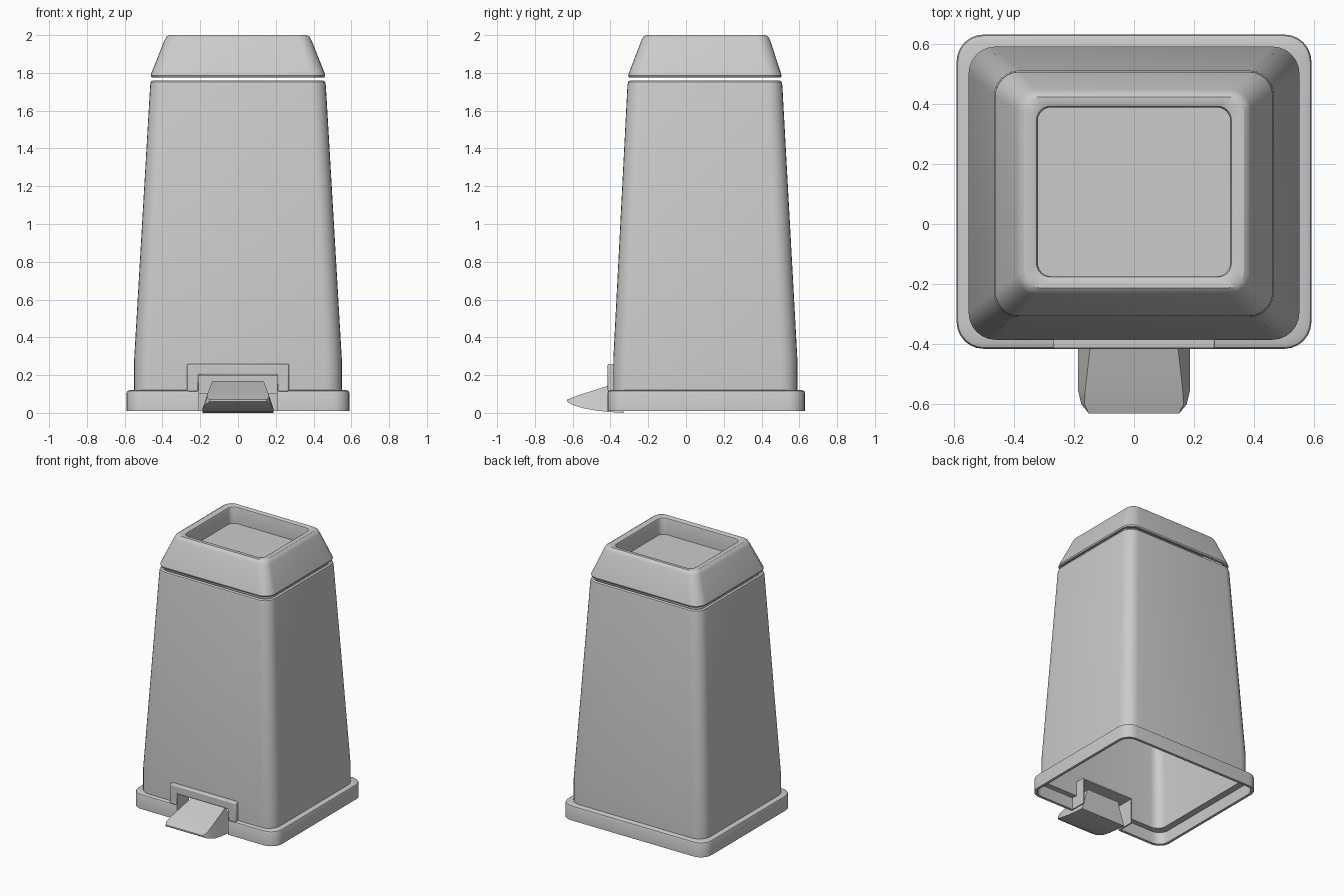
import bpy, bmesh, math

if "Cube" in bpy.data.objects:
    bpy.data.objects.remove(bpy.data.objects["Cube"])


def make(name, verts, faces, angle=30):
    me = bpy.data.meshes.new(name)
    me.from_pydata(verts, [], faces)
    bm = bmesh.new()
    bm.from_mesh(me)
    bmesh.ops.recalc_face_normals(bm, faces=bm.faces)
    bm.to_mesh(me)
    bm.free()
    ob = bpy.data.objects.new(name, me)
    bpy.context.collection.objects.link(ob)
    smooth(ob, angle)
    return ob


def smooth(ob, angle=30):
    bpy.ops.object.select_all(action='DESELECT')
    ob.select_set(True)
    bpy.context.view_layer.objects.active = ob
    bpy.ops.object.shade_smooth_by_angle(angle=math.radians(angle))


def rounded_rect(hx, y0, y1, r, z, seg=6):
    pts = []
    corners = [(hx - r, y1 - r), (-hx + r, y1 - r), (-hx + r, y0 + r), (hx - r, y0 + r)]
    for q, (cx, cy) in enumerate(corners):
        for i in range(seg + 1):
            a = math.pi / 2 * (q + i / seg)
            pts.append((cx + r * math.cos(a), cy + r * math.sin(a), z))
    return pts


def loft(name, rings, closed=False, caps=(False, False), angle=30):
    n, m = len(rings[0]), len(rings)
    faces = []
    for k in range(m if closed else m - 1):
        a, b = k * n, (k + 1) % m * n
        for i in range(n):
            j = (i + 1) % n
            faces.append((a + i, a + j, b + j, b + i))
    if caps[0]:
        faces.append(tuple(range(n))[::-1])
    if caps[1]:
        faces.append(tuple(range((m - 1) * n, m * n)))
    return make(name, [v for r in rings for v in r], faces, angle)


def arch(name, hx, top, t, z0, y0, y1, bevel):
    # upside-down U outline pushed along y
    out = [(-hx, z0), (-hx, top), (hx, top), (hx, z0),
           (hx - t, z0), (hx - t, top - t), (t - hx, top - t), (t - hx, z0)]
    ob = loft(name, [[(x, y, z) for x, z in out] for y in (y0, y1)], caps=(True, True))
    if bevel:
        mod = ob.modifiers.new("bevel", 'BEVEL')
        mod.width, mod.segments, mod.limit_method = bevel, 2, 'ANGLE'
    return ob


def cut(ob, cutter):
    mod = ob.modifiers.new("opening", 'BOOLEAN')
    mod.operation, mod.solver, mod.object = 'DIFFERENCE', 'EXACT', cutter
    bpy.context.view_layer.objects.active = ob
    bpy.ops.object.modifier_apply(modifier=mod.name)
    smooth(ob)


R = rounded_rect

# tapered hollow body
body = loft("body", [
    R(.55, -.385, .59, .09, .10), R(.55, -.385, .59, .09, .28),
    R(.465, -.31, .51, .08, 1.735), R(.461, -.306, .506, .078, 1.753),
    R(.45, -.295, .495, .07, 1.76), R(.435, -.28, .48, .06, 1.755),
    R(.52, -.355, .56, .07, .28), R(.52, -.355, .56, .07, .10)], closed=True)

# skirt around the foot with an inward ledge
skirt = loft("base_skirt", [
    R(.59, -.415, .63, .09, .01), R(.59, -.415, .63, .09, .105),
    R(.586, -.411, .626, .087, .115), R(.575, -.40, .615, .08, .12),
    R(.53, -.365, .57, .07, .12), R(.53, -.365, .57, .07, .10),
    R(.57, -.395, .61, .075, .10), R(.57, -.395, .61, .075, .01)], closed=True)

# pedal opening through body and skirt
cutter = loft("opening_cutter", [[(-.21, y, -.1), (.21, y, -.1), (.21, y, .2), (-.21, y, .2)]
                                 for y in (-.6, -.2)], caps=(True, True))
cut(body, cutter)
cut(skirt, cutter)
bpy.data.objects.remove(cutter)

# raised surround and inner sleeve of the opening
arch("pedal_surround", .27, .26, .06, .112, -.415, -.37, .008)
arch("pedal_sleeve", .217, .207, .01, .01, -.41, -.28, 0)

# lid with sunken top
loft("lid", [
    R(.43, -.275, .475, .06, 1.785), R(.445, -.29, .49, .07, 1.775),
    R(.458, -.303, .503, .08, 1.777), R(.462, -.306, .506, .082, 1.787),
    R(.458, -.302, .502, .082, 1.80), R(.388, -.235, .445, .065, 1.975),
    R(.38, -.226, .436, .06, 1.99), R(.365, -.213, .423, .055, 2.0),
    R(.335, -.187, .40, .05, 2.0), R(.324, -.177, .391, .046, 1.995),
    R(.32, -.174, .388, .045, 1.985), R(.32, -.174, .388, .045, 1.875)],
    caps=(False, True))

# foot pedal: y, lower z, lower half width, upper z, upper half width
sections = [(-.63, .06, .15, .07, .15), (-.60, .042, .175, .082, .165),
            (-.55, .026, .187, .10, .162), (-.48, .013, .187, .122, .154),
            (-.41, .005, .187, .145, .146), (-.33, 0, .187, .17, .135)]
loft("pedal", [[(-wb, y, zb), (wb, y, zb), (wt, y, zt), (-wt, y, zt)]
               for y, zb, wb, zt, wt in sections], caps=(True, True))
